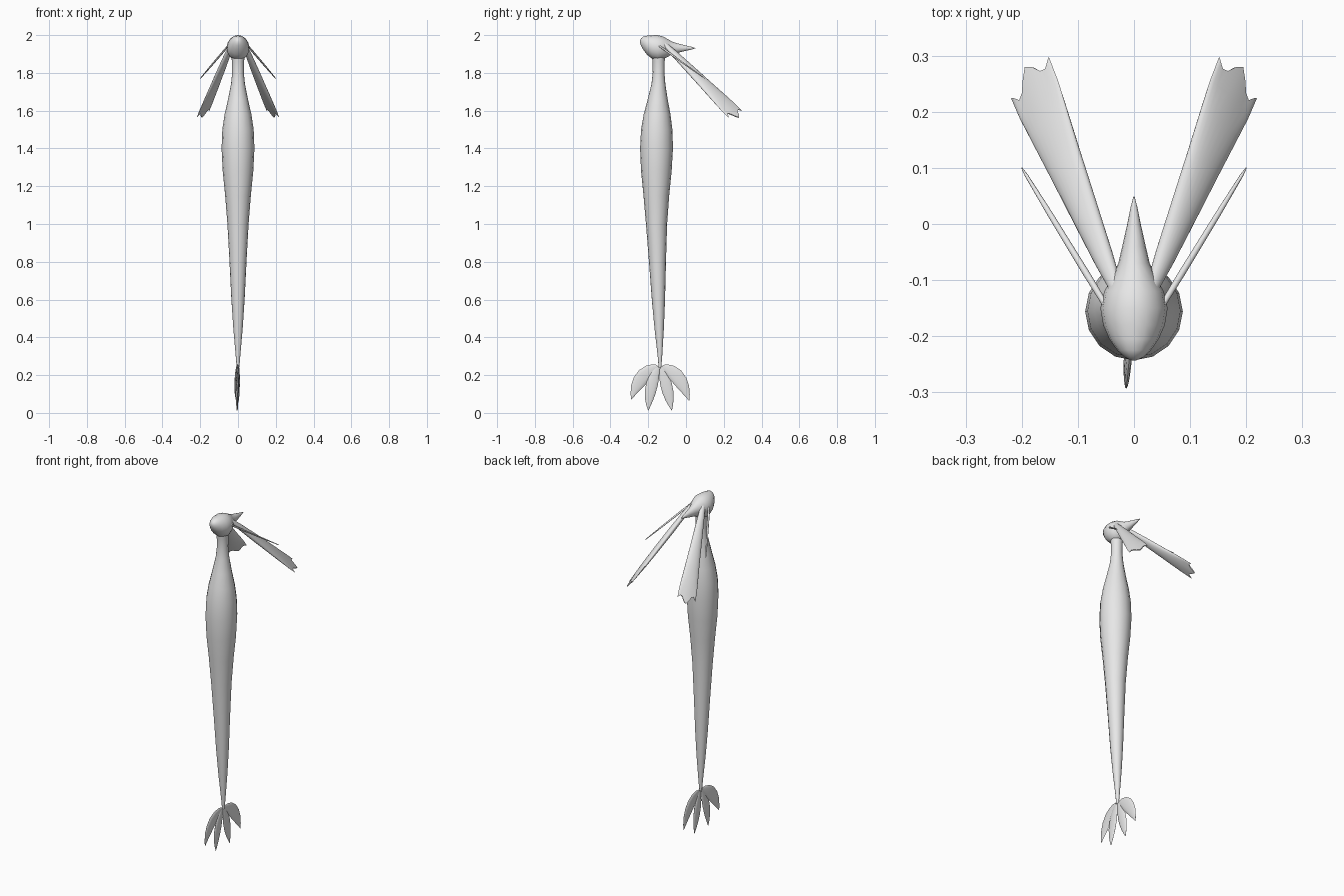
import bpy, bmesh, math
from mathutils import Vector as V

if "Cube" in bpy.data.objects:
    bpy.data.objects.remove(bpy.data.objects["Cube"])

grey = bpy.data.materials.new("pale_grey")
grey.diffuse_color = (0.8, 0.8, 0.8, 1)
grey.use_nodes = True
grey.node_tree.nodes["Principled BSDF"].inputs["Base Color"].default_value = grey.diffuse_color


def finish(name, bm, angle=60):
    bmesh.ops.recalc_face_normals(bm, faces=bm.faces)
    me = bpy.data.meshes.new(name)
    bm.to_mesh(me)
    bm.free()
    me.materials.append(grey)
    ob = bpy.data.objects.new(name, me)
    bpy.context.collection.objects.link(ob)
    bpy.ops.object.select_all(action='DESELECT')
    ob.select_set(True)
    bpy.context.view_layer.objects.active = ob
    bpy.ops.object.shade_smooth_by_angle(angle=math.radians(angle))
    return ob


def loft(name, rings, n=16, end=None, angle=60):
    """rings: (centre, half-axis u, half-axis v); end moves last-ring points by side position"""
    bm = bmesh.new()
    loops = []
    for k, (c, u, v) in enumerate(rings):
        loop = []
        for i in range(n):
            a = 2 * math.pi * i / n
            p = c + u * math.cos(a) + v * math.sin(a)
            if end and k == len(rings) - 1:
                p = p + end(math.cos(a))
            loop.append(bm.verts.new(p))
        loops.append(loop)
    for a, b in zip(loops, loops[1:]):
        for i in range(n):
            j = (i + 1) % n
            bm.faces.new((a[i], a[j], b[j], b[i]))
    # caps: opposite points are bridged so blades stay clean
    for lp in (loops[0], loops[-1]):
        h = n // 2
        bm.faces.new((lp[0], lp[1], lp[-1]))
        for i in range(1, h - 1):
            bm.faces.new((lp[i], lp[i + 1], lp[n - i - 1], lp[n - i]))
        bm.faces.new((lp[h - 1], lp[h], lp[h + 1]))
    return finish(name, bm, angle)


X, Y, Z = V((1, 0, 0)), V((0, 1, 0)), V((0, 0, 1))

# Body and neck: z, centre y, radius
body = [(.24, -.138, .007), (.3, -.138, .012), (.45, -.142, .025), (.6, -.146, .035),
        (.8, -.151, .045), (1.0, -.156, .056), (1.15, -.157, .068), (1.28, -.157, .081),
        (1.4, -.156, .087), (1.5, -.155, .083), (1.58, -.153, .071), (1.66, -.15, .053),
        (1.74, -.146, .037), (1.8, -.145, .031), (1.86, -.145, .032), (1.92, -.147, .04)]
loft("body", [(V((0, y, z)), X * r, Y * r) for z, y, r in body])

# Head flowing into the pointed crest: y, centre z, half width, half height
head = [(-.243, 1.965, .004, .006), (-.238, 1.963, .016, .02), (-.225, 1.957, .03, .036),
        (-.205, 1.946, .044, .051), (-.18, 1.937, .055, .062), (-.15, 1.932, .06, .068),
        (-.12, 1.932, .053, .06), (-.095, 1.932, .039, .046), (-.07, 1.932, .028, .032),
        (-.04, 1.931, .021, .024), (0, 1.931, .012, .014), (.03, 1.931, .006, .007),
        (.049, 1.931, .001, .001)]
loft("head", [(V((0, y, z)), X * w, Z * h) for y, z, w, h in head])


# Three-pointed end of the long head feathers
def notch(s):
    pts = [(-1, .012), (-.9, .008), (-.64, -.014), (-.2, .028), (0, .042), (.3, .028),
           (.6, -.004), (.85, .01), (1, .02)]
    for (a, fa), (b, fb) in zip(pts, pts[1:]):
        if s <= b + 1e-6:
            return fa + (fb - fa) * (s - a) / (b - a)
    return pts[-1][1]


for side, label in ((1, "right"), (-1, "left")):
    m = lambda x, y, z: V((x * side, y, z))

    # Long feather
    a, b = m(.032, -.115, 1.955), m(.181, .25, 1.592)
    d = (b - a).normalized()
    wide = m(-.072, .067, .045)
    wide = (wide - d * wide.dot(d)).normalized()
    thick = d.cross(wide)
    prof = [(0, .012, .01), (.15, .02, .014), (.35, .028, .016), (.6, .038, .015),
            (.8, .047, .012), (.92, .052, .008), (1, .053, .003)]
    loft("long_feather_" + label,
         [(a.lerp(b, t), wide * w, thick * h) for t, w, h in prof],
         n=24, end=lambda s: d * notch(s), angle=50)

    # Thin whisker
    a, b = m(.035, -.17, 1.963), m(.2, .1, 1.77)
    d = (b - a).normalized()
    u = d.cross(Z).normalized()
    v = d.cross(u)
    prof = [(0, .005, .005), (.3, .006, .005), (.7, .005, .004), (.95, .003, .002), (1, .001, .001)]
    loft("whisker_" + label, [(a.lerp(b, t), u * w, v * h) for t, w, h in prof], n=8)

# Tail fan: root y, control y, control z, tip y, tip z, tip x, half width
petals = [(-.15, -.245, .215, -.29, .072, -.014, .038), (-.147, -.195, .14, -.2, .012, -.006, .031),
          (-.13, -.1, .14, -.075, .012, -.003, .031), (-.125, -.03, .215, .017, .065, .004, .038)]
shape = [(0, .25), (.1, .55), (.25, .85), (.42, 1), (.6, .95), (.76, .72), (.9, .36), (1, .03)]
for k, (y0, y1, z1, y2, z2, x2, hw) in enumerate(petals):
    p0, p1, p2 = V((0, y0, .245)), V((x2, y1, z1)), V((x2, y2, z2))
    rings = []
    for t, w in shape:
        c = p0 * (1 - t) ** 2 + p1 * 2 * t * (1 - t) + p2 * t * t
        d = ((p1 - p0) * (1 - t) + (p2 - p1) * t).normalized()
        rings.append((c, d.cross(X).normalized() * hw * w, X * (.001 + .006 * w)))
    loft("tail_petal_%d" % (k + 1), rings, n=12, angle=50)
